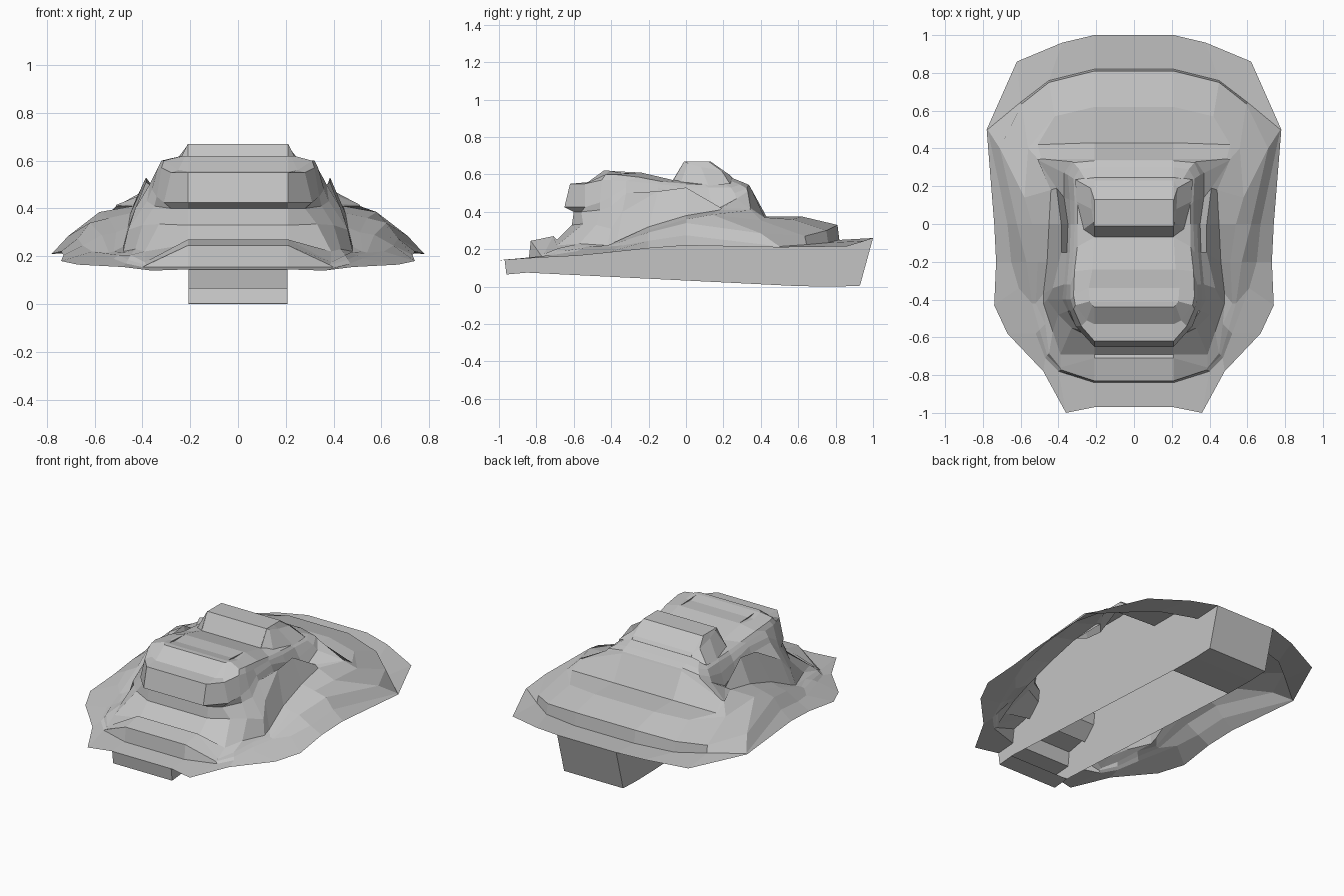
import bpy

grey = bpy.data.materials.new("hull_grey")
grey.diffuse_color = (0.55, 0.55, 0.55, 1)


def add_mesh(name, verts, faces):
    me = bpy.data.meshes.new(name)
    me.from_pydata(verts, [], faces)
    me.materials.append(grey)
    ob = bpy.data.objects.new(name, me)
    bpy.context.collection.objects.link(ob)
    return ob


def tiers(name, rings, cap=0):
    """Loft half outlines (front to back, x > 0), mirrored into closed rings."""
    k = len(rings[0])
    n = 2 * k
    verts, faces = [], []
    for half in rings:
        verts += list(half) + [(-x, y, z) for x, y, z in reversed(half)]
    for r in range(len(rings) - 1):
        for i in range(n):
            j = (i + 1) % n
            faces.append((r * n + i, r * n + j, (r + 1) * n + j, (r + 1) * n + i))
    b = (len(rings) - 1) * n
    faces += [(b + i, b + i + 1, b + n - 2 - i, b + n - 1 - i) for i in range(cap)]
    return add_mesh(name, verts, faces)


# Outer rim and the raised lips inside it
rim = [(.21, -.97, .145), (.36, -1, .14), (.48, -.78, .155), (.67, -.58, .165),
       (.74, -.43, .18), (.73, -.2, .205), (.74, 0, .22), (.78, .5, .21),
       (.62, .86, .215), (.38, .96, .245), (.21, 1, .26)]
lip_base = [(.21, -.84, .155), (.40, -.78, .155), (.47, -.71, .17), (.52, -.58, .19),
            (.61, -.34, .22), (.65, -.2, .245), (.67, 0, .275), (.775, .5, .215),
            (.60, .645, .225), (.45, .76, .235), (.21, .82, .25)]
lip_top = [(.21, -.83, .245), (.385, -.772, .163), (.46, -.695, .185), (.50, -.56, .205),
           (.54, -.42, .215), (.57, -.2, .29), (.62, 0, .34), (.71, .40, .285),
           (.595, .635, .27), (.45, .75, .30), (.21, .81, .33)]
tiers("lower_skirt", [rim, lip_base, lip_top])

# Deck sloping up to the foot of the cabin
deck = [(.21, -.71, .27), (.39, -.76, .175), (.45, -.685, .205), (.47, -.53, .215),
        (.52, -.42, .22), (.51, -.2, .30), (.54, 0, .36), (.58, .14, .385),
        (.56, .40, .355), (.42, .57, .36), (.21, .62, .375)]
cabin_foot = [(.21, -.69, .25), (.39, -.69, .22), (.43, -.57, .23), (.48, -.42, .22),
              (.48, -.37, .24), (.46, -.2, .32), (.45, 0, .38), (.44, .18, .41),
              (.51, .345, .41), (.51, .42, .37), (.21, .43, .375)]
tiers("upper_deck", [lip_top, deck, cabin_foot])

# Cabin walls with the front bumper and swelling flanks
bumper = [(.21, -.61, .33), (.33, -.55, .335), (.40, -.48, .33), (.46, -.40, .31),
          (.43, -.34, .40), (.385, -.15, .51), (.385, 0, .53), (.41, .19, .42),
          (.51, .34, .415), (.49, .345, .42), (.21, .345, .53)]
recess = [(.21, -.60, .40), (.28, -.56, .40), (.35, -.46, .41), (.38, -.40, .43),
          (.37, -.32, .50), (.355, -.15, .49), (.35, 0, .43), (.37, .14, .40),
          (.37, .27, .47), (.33, .33, .51), (.21, .34, .54)]
brow = [(.21, -.65, .425), (.31, -.54, .425), (.34, -.46, .45), (.36, -.40, .48),
        (.355, -.32, .53), (.34, -.15, .53), (.335, 0, .49), (.34, .13, .47),
        (.35, .26, .50), (.32, .325, .525), (.21, .335, .545)]
tiers("cabin_walls", [cabin_foot, bumper, recess, brow])

# Cabin nose and stepped roof, open beneath the raised block
nose_top = [(.21, -.62, .55), (.28, -.54, .55), (.32, -.45, .57), (.335, -.40, .57),
            (.335, -.32, .565), (.32, -.15, .55), (.315, 0, .53), (.315, .12, .53),
            (.32, .24, .53), (.29, .29, .545), (.21, .30, .56)]
roof_edge = [(.21, -.53, .555), (.25, -.51, .56), (.31, -.43, .60), (.32, -.38, .60),
             (.315, -.25, .585), (.30, -.12, .56), (.30, 0, .55), (.30, .1, .545),
             (.29, .20, .55), (.26, .24, .565), (.21, .25, .58)]
roof_top = [(.21, -.44, .62), (.22, -.43, .62), (.235, -.41, .62), (.24, -.34, .607),
            (.22, -.24, .61), (.21, -.07, .57), (.21, 0, .57), (.21, .07, .57),
            (.21, .13, .57), (.21, .18, .575), (.21, .23, .58)]
tiers("cabin_roof", [brow, nose_top, roof_edge, roof_top], cap=5)

# Raised block on the roof
block_foot = [(.21, -.07, .565), (.27, -.03, .55), (.305, .12, .54), (.31, .235, .55),
              (.21, .25, .575)]
block_side = [(.21, -.01, .67), (.215, .01, .66), (.225, .08, .64), (.23, .19, .62),
              (.21, .23, .60)]
block_top = [(.208, -.01, .67), (.208, 0, .67), (.208, .06, .67), (.208, .12, .67),
             (.208, .13, .67)]
tiers("roof_block", [block_foot, block_side, block_top], cap=4)

# Keel: end plates and short bottom plates, open in the middle, with two
# side walls that run up inside the shell to its centre profile
lower = [(-.97, .145), (-.96, .065), (-.85, .075), (.6, .003), (.8, 0), (.93, .005), (1, .26)]
rising = [rim, lip_base, lip_top, deck, cabin_foot, bumper, recess, brow, nose_top,
          roof_edge, roof_top]
front = [r[0][1:] for r in rising[1:]] + [roof_top[4][1:], roof_top[5][1:]]
block = [(-.01, .67), (.13, .67), (.23, .60)]
back = [r[-1][1:] for r in reversed(rising[1:-1])]
wall = lower + list(reversed(front + block + back))
m = len(wall)
verts = [(s * .208, y, z) for s in (1, -1) for y, z in wall]
faces = [tuple(range(m)), tuple(reversed(range(m, 2 * m)))]
faces += [(i, i + m, i + m + 1, i + 1) for i in range(len(lower) - 1) if i != 2]
add_mesh("keel", verts, faces)
